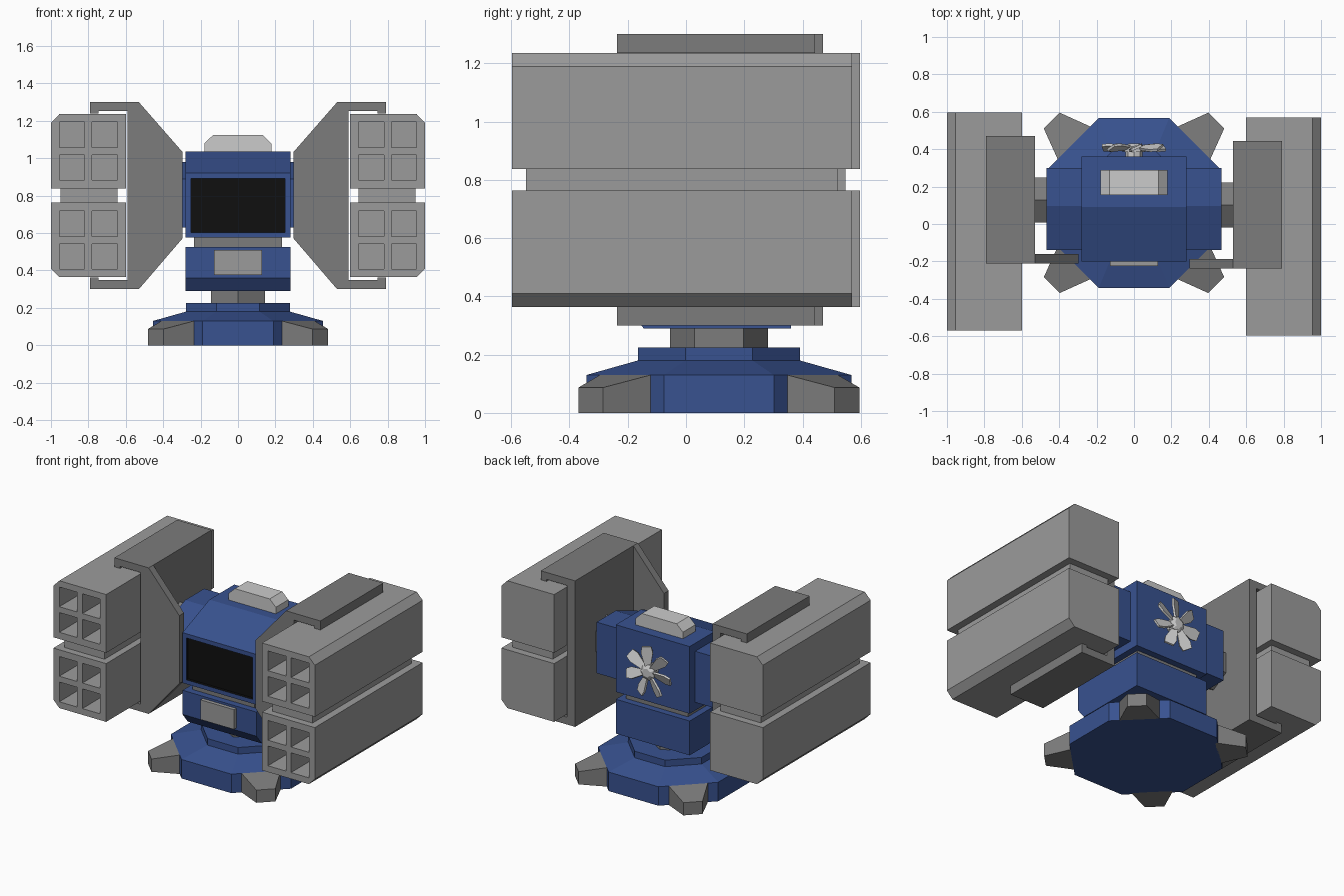
import bpy, bmesh
from math import sin, cos, pi, radians
from mathutils import Vector, Matrix

if "Cube" in bpy.data.objects:
    bpy.data.objects.remove(bpy.data.objects["Cube"])


def material(name, rgb):
    m = bpy.data.materials.new(name)
    m.diffuse_color = (*rgb, 1)
    m.use_nodes = True
    m.node_tree.nodes["Principled BSDF"].inputs["Base Color"].default_value = m.diffuse_color
    return m


BLUE = material("blue_paint", (0.04, 0.085, 0.28))
BLACK = material("black_glass", (0.005, 0.005, 0.005))
GREY = material("mid_grey", (0.33, 0.33, 0.33))
DARK = material("dark_grey", (0.2, 0.2, 0.2))
CY = 0.113  # y of the turret's vertical axis


def add_loft(bm, rings):
    """Skin a closed solid through rings of equal point count."""
    vs = [[bm.verts.new(p) for p in r] for r in rings]
    n = len(vs[0])
    for a, b in zip(vs, vs[1:]):
        for i in range(n):
            j = (i + 1) % n
            bm.faces.new((a[i], a[j], b[j], b[i]))
    bm.faces.new(vs[0])
    bm.faces.new(vs[-1])


def finish(name, bm, mat=None):
    bmesh.ops.recalc_face_normals(bm, faces=bm.faces)
    me = bpy.data.meshes.new(name)
    bm.to_mesh(me)
    bm.free()
    if mat:
        me.materials.append(mat)
    ob = bpy.data.objects.new(name, me)
    bpy.context.collection.objects.link(ob)
    return ob


def loft(name, rings, mat=None):
    bm = bmesh.new()
    add_loft(bm, rings)
    return finish(name, bm, mat)


def extrude(pts, axis, a, b):
    """Two rings: a 2D profile swept along an axis from a to b."""
    k = "xyz".index(axis)
    def put(p, d):
        q = list(p)
        q.insert(k, d)
        return q
    return [[put(p, a) for p in pts], [put(p, b) for p in pts]]


def prism(name, pts, axis, a, b, mat=None):
    return loft(name, extrude(pts, axis, a, b), mat)


def rect(x0, x1, y0, y1):
    return [(x0, y0), (x1, y0), (x1, y1), (x0, y1)]


def ngon(n, r, start=0.0):
    return [(r * cos(start + 2 * pi * i / n), r * sin(start + 2 * pi * i / n)) for i in range(n)]


# octagonal base with sloped deck and turntable step
R8 = 1 / cos(pi / 8)
loft("base", [[(x, y + CY, z) for x, y in ngon(8, a * R8, pi / 8)]
              for a, z in ((0.455, 0), (0.455, 0.13), (0.278, 0.18), (0.278, 0.225))], BLUE)

# four tapered diagonal feet
for i in range(4):
    rot = Matrix.Translation((0, CY, 0)) @ Matrix.Rotation(pi / 4 + i * pi / 2, 4, 'Z')
    rings = [[rot @ Vector((d, y, z)) for y, z in rect(-w, w, 0, h)]
             for d, w, h in ((0.44, 0.123, 0.132), (0.455, 0.123, 0.13), (0.622, 0.06, 0.087))]
    loft(f"foot_{i + 1}", rings, DARK)

# hexagonal neck
prism("neck", [(x, y + CY) for x, y in ngon(6, 0.168, pi / 2)], 'z', 0.2, 0.3, DARK)

# lower body, spacer and front plate
prism("lower_body", [(-0.2, 0.525), (-0.2, 0.36), (-0.145, 0.29), (0.36, 0.29), (0.36, 0.525)],
      'x', -0.28, 0.28, BLUE)
prism("spacer", rect(-0.235, 0.235, -0.155, 0.315), 'z', 0.515, 0.585, DARK)
prism("front_plate", rect(-0.127, 0.127, 0.375, 0.51), 'y', -0.225, -0.19, GREY)

# head with a recessed black window
head = prism("head", [(-0.2, 0.575), (-0.2, 0.92), (0.09, 1.035), (0.36, 1.035), (0.36, 0.575)],
             'x', -0.28, 0.28, BLUE)
head.data.materials.append(BLACK)
bm = bmesh.new()
bm.from_mesh(head.data)
bm.faces.ensure_lookup_table()
front = min(bm.faces, key=lambda f: f.calc_center_median().y)
bmesh.ops.inset_individual(bm, faces=[front], thickness=0.041)
recess = bmesh.ops.extrude_face_region(bm, geom=[front])
bmesh.ops.delete(bm, geom=[front], context='FACES_ONLY') if front.is_valid else None
moved = [g for g in recess["geom"] if isinstance(g, bmesh.types.BMVert)]
bmesh.ops.translate(bm, verts=moved, vec=(0, 0.02, 0))
for f in {f for v in moved for f in v.link_faces}:
    f.material_index = 1
bmesh.ops.recalc_face_normals(bm, faces=bm.faces)
bm.to_mesh(head.data)
bm.free()

# bevelled cap on the head
prism("top_cap", [(-0.18, 1.03), (-0.18, 1.08), (-0.132, 1.125), (0.132, 1.125), (0.178, 1.08), (0.178, 1.03)],
      'y', 0.155, 0.29)

# rear fan: shaft, hub and seven tilted flaring blades
FZ = 0.805
prism("fan_shaft", [(x, z + FZ) for x, z in ngon(8, 0.045)], 'y', 0.35, 0.39)
loft("fan_hub", [[(x, y, z + FZ) for x, z in ngon(7, r)]
                 for r, y in ((0.055, 0.385), (0.055, 0.415), (0.03, 0.43))])
bm = bmesh.new()
for i in range(7):
    rot = Matrix.Translation((0, 0.408, FZ)) @ Matrix.Rotation(2 * pi * i / 7 + 0.3, 4, 'Y')
    tilt = Matrix.Rotation(radians(25), 4, 'X')
    add_loft(bm, [[rot @ tilt @ Vector((r, y, z)) for y, z in rect(-0.007, 0.007, -w, w)]
                  for r, w in ((0.03, 0.016), (0.13, 0.038), (0.17, 0.03))])
finish("fan_blades", bm)

# shoulders, brackets and launcher pods; the two sides are staggered along y
for s, side in ((-1, "left"), (1, "right")):
    dy = 0.0 if s < 0 else -0.027

    def mx(pts):
        return [(s * x, z) for x, z in pts]

    prism(f"shoulder_{side}", [(-0.14, 0.63), (-0.14, 0.89), (0.095, 0.98), (0.3, 0.98), (0.3, 0.63)],
          'x', s * 0.27, s * 0.467, BLUE)
    prism(f"axle_{side}", [(y + 0.128 + dy, z + 0.8) for y, z in ngon(6, 0.139, pi / 2)],
          'x', s * 0.45, s * 0.54, DARK)

    # C-shaped bracket with small lips and a trapezoid front plate
    prism(f"bracket_{side}",
          mx([(0.53, 0.3), (0.79, 0.3), (0.79, 0.363), (0.747, 0.363), (0.747, 0.35), (0.59, 0.35),
              (0.59, 1.252), (0.747, 1.252), (0.747, 1.238), (0.79, 1.238), (0.79, 1.3), (0.53, 1.3)]),
          'y', -0.21 + dy, 0.47 + dy, DARK)
    prism(f"bracket_plate_{side}", mx([(0.53, 0.3), (0.53, 1.3), (0.298, 1.035), (0.298, 0.57)]),
          'y', -0.21 + dy, -0.16 + dy, DARK)

    # stacked pods, mirrored about their shared middle height
    y0, y1 = -0.57 + dy, 0.597 + dy
    prism(f"pod_joint_{side}", mx(rect(0.645, 0.95, 0.75, 0.85)), 'y', y0 + 0.047, y1 - 0.05, GREY)
    for level, sg in (("upper", 1), ("lower", -1)):
        def zz(h):
            return 0.8 + sg * h
        pod = prism(f"pod_{level}_{side}",
                    mx([(0.6, zz(0.037)), (1, zz(0.037)), (1, zz(0.39)), (0.955, zz(0.436)), (0.6, zz(0.436))]),
                    'y', y0, y1, GREY)
        # square launch tubes cut into the front
        bm = bmesh.new()
        for xa in (0.645, 0.82):
            for ha in (0.083, 0.258):
                add_loft(bm, extrude(mx(rect(xa, xa + 0.135, zz(ha), zz(ha + 0.135))), 'y', y0 - 0.1, y0 + 0.2))
        cutter = finish("tube_cutter", bm, GREY)
        cutter.hide_render = True
        mod = pod.modifiers.new("tubes", 'BOOLEAN')
        mod.operation = 'DIFFERENCE'
        mod.solver = 'EXACT'
        mod.object = cutter
        bpy.context.view_layer.objects.active = pod
        bpy.ops.object.modifier_apply(modifier=mod.name)
        bpy.data.objects.remove(cutter)
